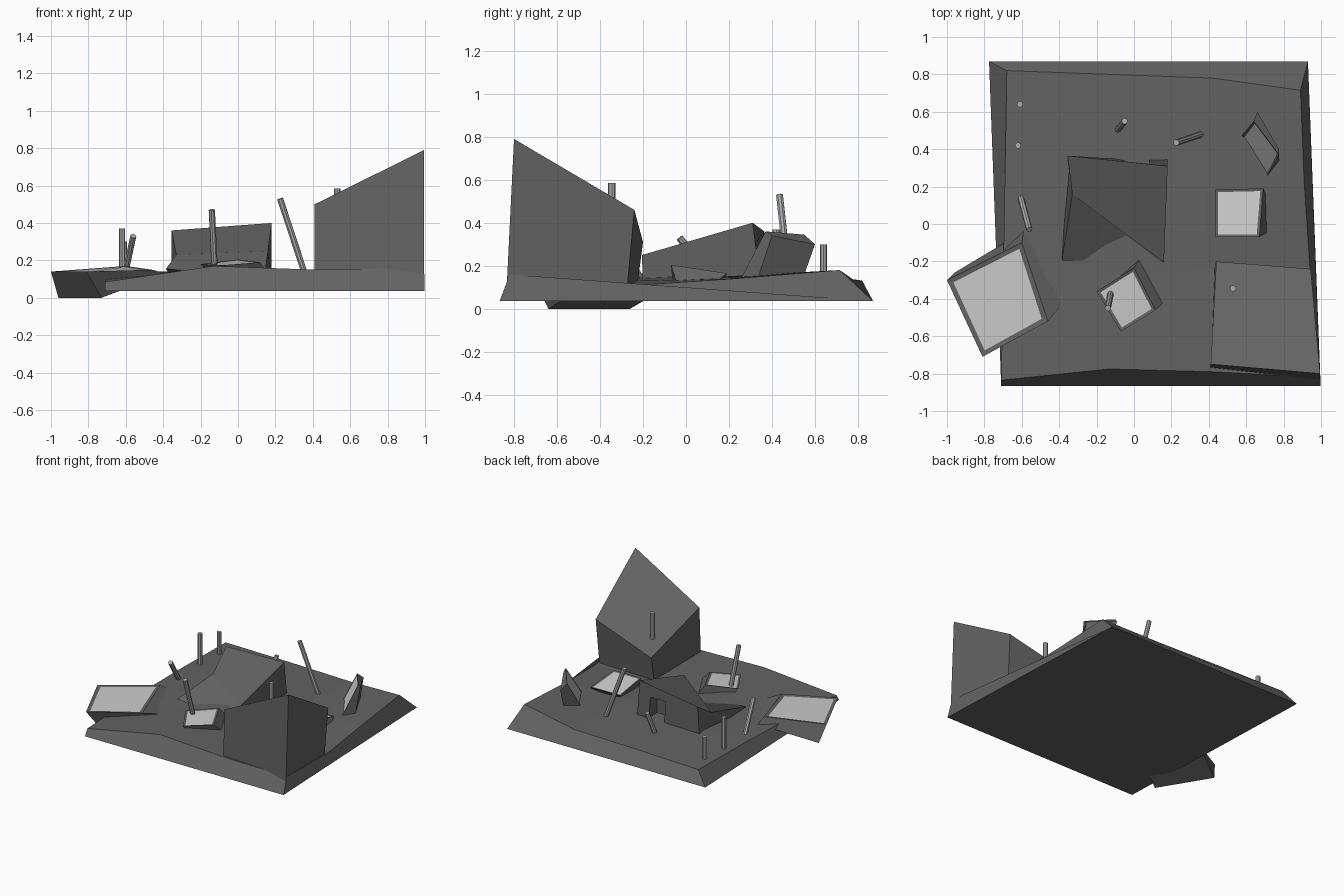
import bpy, bmesh
from mathutils import Vector

if "Cube" in bpy.data.objects:
    bpy.data.objects.remove(bpy.data.objects["Cube"])


def material(name, v):
    m = bpy.data.materials.new(name)
    m.diffuse_color = (v, v, v, 1)
    m.use_nodes = True
    m.node_tree.nodes["Principled BSDF"].inputs["Base Color"].default_value = m.diffuse_color
    return m


STONE = material("dark_grey", 0.125)
PALE = material("pale_grey", 0.52)
STEEL = material("mid_grey", 0.42)


def finish(bm, name, *mats):
    bmesh.ops.recalc_face_normals(bm, faces=bm.faces[:])
    me = bpy.data.meshes.new(name)
    bm.to_mesh(me)
    bm.free()
    ob = bpy.data.objects.new(name, me)
    bpy.context.collection.objects.link(ob)
    for m in mats:
        me.materials.append(m)
    return ob


def hull_box(top, bottom):
    """Six-sided block between two matching four-point loops; returns the top face too."""
    bm = bmesh.new()
    t = [bm.verts.new(p) for p in top]
    b = [bm.verts.new(p) for p in bottom]
    face = bm.faces.new(t)
    bm.faces.new(b[::-1])
    for i in range(4):
        j = (i + 1) % 4
        bm.faces.new((t[i], b[i], b[j], t[j]))
    bmesh.ops.recalc_face_normals(bm, faces=bm.faces[:])
    return bm, face


def block(name, top, bottom):
    bm, _ = hull_box(top, bottom)
    return finish(bm, name, STONE)


def panel(name, top, bottom, rim=0.024):
    # framed slab with a slightly sunken pale inset
    bm, face = hull_box(top, bottom)
    bmesh.ops.inset_region(bm, faces=[face], thickness=rim, depth=-0.004)
    face.material_index = 1
    return finish(bm, name, STONE, PALE)


def rod(name, low, high, r=0.017):
    low, high = Vector(low), Vector(high)
    d = high - low
    bm = bmesh.new()
    bmesh.ops.create_cone(bm, cap_ends=True, segments=8, radius1=r, radius2=r, depth=d.length)
    ob = finish(bm, name, STEEL)
    ob.rotation_euler = d.to_track_quat('Z', 'Y').to_euler()
    ob.location = (low + high) / 2


# Uneven ground: 4 x 4 grid of top points with a skirt to a flat base
rows = [
    [(-.71, -.835, .085), (-.13, -.775, .17), (.42, -.79, .15), (.995, -.82, .16)],
    [(-.70, -.29, .12), (-.15, -.27, .15), (.40, -.24, .13), (.94, -.23, .11)],
    [(-.69, .26, .13), (-.15, .27, .15), (.38, .17, .15), (.91, .22, .14)],
    [(-.68, .82, .13), (-.13, .80, .135), (.42, .78, .135), (.89, .715, .18)],
]
bm = bmesh.new()
g = [[bm.verts.new(p) for p in row] for row in rows]
for i in range(3):
    for j in range(3):
        bm.faces.new((g[i][j], g[i][j + 1], g[i + 1][j + 1], g[i + 1][j]))
c = [bm.verts.new(p) for p in
     ((-.71, -.867, .036), (.998, -.867, .036), (.93, .87, .036), (-.775, .87, .036))]
bm.faces.new(c[::-1])
edges = [g[0], [r[3] for r in g], g[3][::-1], [r[0] for r in g][::-1]]
for k, e in enumerate(edges):
    bm.faces.new([c[k], c[(k + 1) % 4]] + e[::-1])
finish(bm, "ground_slab", STONE)

# Tall slanted block
block("tall_block",
      [(.41, -.75, .50), (.995, -.80, .79), (.945, -.24, .46), (.44, -.20, .31)],
      [(.41, -.77, .08), (.995, -.835, .08), (.935, -.275, .08), (.43, -.23, .08)])

# Collapsed block in the middle, with a doorway recess at its back
centre = block("centre_block",
               [(-.33, .16, .23), (.16, -.205, .25), (.18, .31, .40), (-.355, .365, .36)],
               [(-.385, -.195, .155), (.14, -.20, .10), (.18, .35, .10), (-.355, .34, .10)])
x0, x1, y0, y1, z0, z1 = -.05, .08, .24, .50, .05, .30
cutter = block("doorway_cutter",
               [(x0, y0, z1), (x1, y0, z1), (x1, y1, z1), (x0, y1, z1)],
               [(x0, y0, z0), (x1, y0, z0), (x1, y1, z0), (x0, y1, z0)])
cutter.hide_render = True
cutter.hide_set(True)
cut = centre.modifiers.new("doorway", 'BOOLEAN')
cut.operation = 'DIFFERENCE'
cut.object = cutter
cut.solver = 'EXACT'

# Framed panels
panel("left_panel",
      [(-.81, -.71, .14), (-.46, -.52, .15), (-.60, -.10, .17), (-1.0, -.30, .14)],
      [(-.73, -.64, 0), (-.385, -.43, .13), (-.59, -.04, .13), (-.96, -.26, 0)], 0.036)
panel("front_panel",
      [(-.07, -.575, .175), (.115, -.46, .19), (0, -.235, .205), (-.20, -.36, .18)],
      [(-.05, -.54, .12), (.165, -.41, .13), (.035, -.18, .13), (-.15, -.34, .12)], 0.022)
panel("right_panel",
      [(.435, -.07, .205), (.67, -.07, .205), (.69, .19, .165), (.435, .185, .165)],
      [(.46, -.06, .11), (.72, -.04, .11), (.72, .12, .11), (.46, .17, .11)], 0.02)
panel("upright_panel",
      [(.57, .465, .14), (.71, .25, .13), (.775, .37, .36), (.64, .55, .345)],
      [(.67, .54, .13), (.775, .33, .13), (.775, .40, .34), (.66, .60, .30)], 0.02)

# Upright and leaning rods
rods = [((-.61, .64, .10), (-.61, .64, .30)),
        ((-.62, .42, .10), (-.62, .42, .37)),
        ((-.605, .14, .12), (-.56, -.03, .33)),
        ((-.09, .50, .12), (-.05, .55, .30)),
        ((.36, .48, .12), (.225, .435, .53)),
        ((-.125, -.37, .16), (-.14, -.45, .47)),
        ((.53, -.345, .36), (.53, -.345, .585))]
for i, (a, b) in enumerate(rods):
    rod(f"rod_{i + 1}", a, b)
